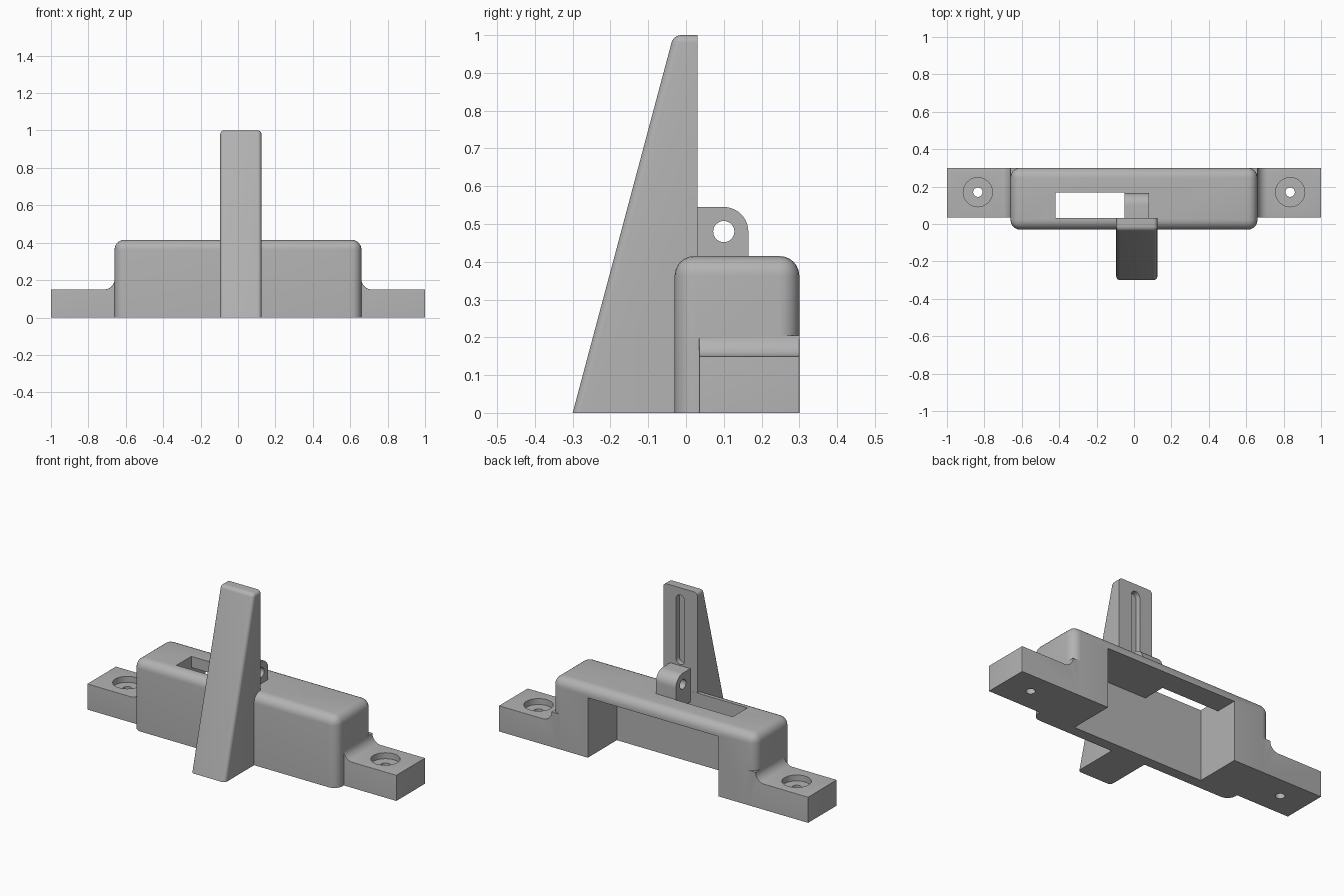
import bpy, bmesh
from math import sin, cos, pi, radians
from mathutils import Vector

if "Cube" in bpy.data.objects:
    bpy.data.objects.remove(bpy.data.objects["Cube"])

grey = bpy.data.materials.new("plain grey")
grey.use_nodes = True
colour = (0.45, 0.45, 0.45, 1)
grey.diffuse_color = colour
grey.node_tree.nodes["Principled BSDF"].inputs["Base Color"].default_value = colour


def arc(cu, cv, r, a0, a1, n=10):
    """Points on an arc, angles in degrees."""
    angles = [radians(a0 + (a1 - a0) * i / n) for i in range(n + 1)]
    return [(cu + r * cos(a), cv + r * sin(a)) for a in angles]


def prism(name, profile, axis, lo, hi, bevel=0, keep=None):
    """Extrude a 2D profile along an axis; round the sharp edges chosen by keep."""
    place = {"x": lambda u, v, t: (t, u, v),
             "y": lambda u, v, t: (u, t, v),
             "z": lambda u, v, t: (u, v, t)}[axis]
    bm = bmesh.new()
    face = bm.faces.new([bm.verts.new(place(u, v, lo)) for u, v in profile])
    ext = bmesh.ops.extrude_face_region(bm, geom=[face])
    moved = [g for g in ext["geom"] if isinstance(g, bmesh.types.BMVert)]
    bmesh.ops.translate(bm, verts=moved, vec=Vector(place(0, 0, hi - lo)))
    bmesh.ops.recalc_face_normals(bm, faces=bm.faces)
    if bevel:
        edges = [e for e in bm.edges if e.calc_face_angle() > radians(50)
                 and keep(e.verts[0].co, e.verts[1].co)]
        bmesh.ops.bevel(bm, geom=edges, offset=bevel, segments=6,
                        profile=0.5, affect="EDGES", clamp_overlap=True)
    mesh = bpy.data.meshes.new(name)
    bm.to_mesh(mesh)
    bm.free()
    mesh.materials.append(grey)
    obj = bpy.data.objects.new(name, mesh)
    bpy.context.collection.objects.link(obj)
    return obj


def rect(u0, u1, v0, v1):
    return [(u0, v0), (u1, v0), (u1, v1), (u0, v1)]


def combine(target, tool, operation):
    """Apply a boolean and discard the tool."""
    mod = target.modifiers.new("join", "BOOLEAN")
    mod.operation, mod.object, mod.solver = operation, tool, "EXACT"
    bpy.context.view_layer.objects.active = target
    bpy.ops.object.modifier_apply(modifier=mod.name)
    bpy.data.objects.remove(tool)


def above_ground(a, b):
    return max(a.z, b.z) > 0.001


# Rounded main housing
housing = prism("housing", rect(-0.66, 0.66, -0.03, 0.3), "z", 0, 0.415, 0.052, above_ground)

# Mounting ears, blended into the housing ends
for side in (-1, 1):
    outline = [(0.6, 0), (1, 0), (1, 0.15)] + arc(0.715, 0.205, 0.055, 270, 180) + [(0.6, 0.205)]
    ear = prism("ear", [(side * u, v) for u, v in outline], "y", 0.035, 0.3, 0.02,
                lambda a, b: above_ground(a, b) and abs(a.x + b.x) / 2 > 0.661)
    combine(housing, ear, "UNION")

# Tapered upright on the front
upright = prism("upright", [(-0.3, 0), (0.031, 0), (0.031, 1), (-0.033, 1)], "x", -0.095, 0.125, 0.02,
                lambda a, b: above_ground(a, b) and min(a.y, b.y) < 0.03)
combine(housing, upright, "UNION")

# Cavity open to the back and below, and the slot through the top
combine(housing, prism("cavity", rect(-0.42, 0.425, 0.032, 0.5), "z", -0.2, 0.35), "DIFFERENCE")
combine(housing, prism("top_slot", rect(-0.42, -0.05, 0.032, 0.168), "z", 0.3, 0.6), "DIFFERENCE")

# Round-ended groove in the back of the upright
groove = arc(0.015, 0.93, 0.028, 0, 180) + arc(0.015, 0.58, 0.028, 180, 360)
combine(housing, prism("groove", groove, "y", 0, 0.1), "DIFFERENCE")

# Counterbored screw holes
for side in (-1, 1):
    for radius, bottom in ((0.078, 0.115), (0.025, -0.1)):
        circle = arc(side * 0.835, 0.17, radius, 0, 360, 40)[:-1]
        combine(housing, prism("screw_hole", circle, "z", bottom, 0.3), "DIFFERENCE")

# Pierced lug behind the upright
lug_outline = [(0.031, 0.352), (0.165, 0.352)] + arc(0.1, 0.48, 0.065, 0, 90) + [(0.031, 0.545)]
lug = prism("lug", lug_outline, "x", -0.05, 0.08)
combine(lug, prism("lug_hole", arc(0.1, 0.48, 0.028, 0, 360, 32)[:-1], "x", -0.2, 0.2), "DIFFERENCE")

# Smooth rounded areas, crisp edges
for obj in (housing, lug):
    bpy.ops.object.select_all(action="DESELECT")
    obj.select_set(True)
    bpy.context.view_layer.objects.active = obj
    bpy.ops.object.shade_smooth_by_angle(angle=radians(30))
